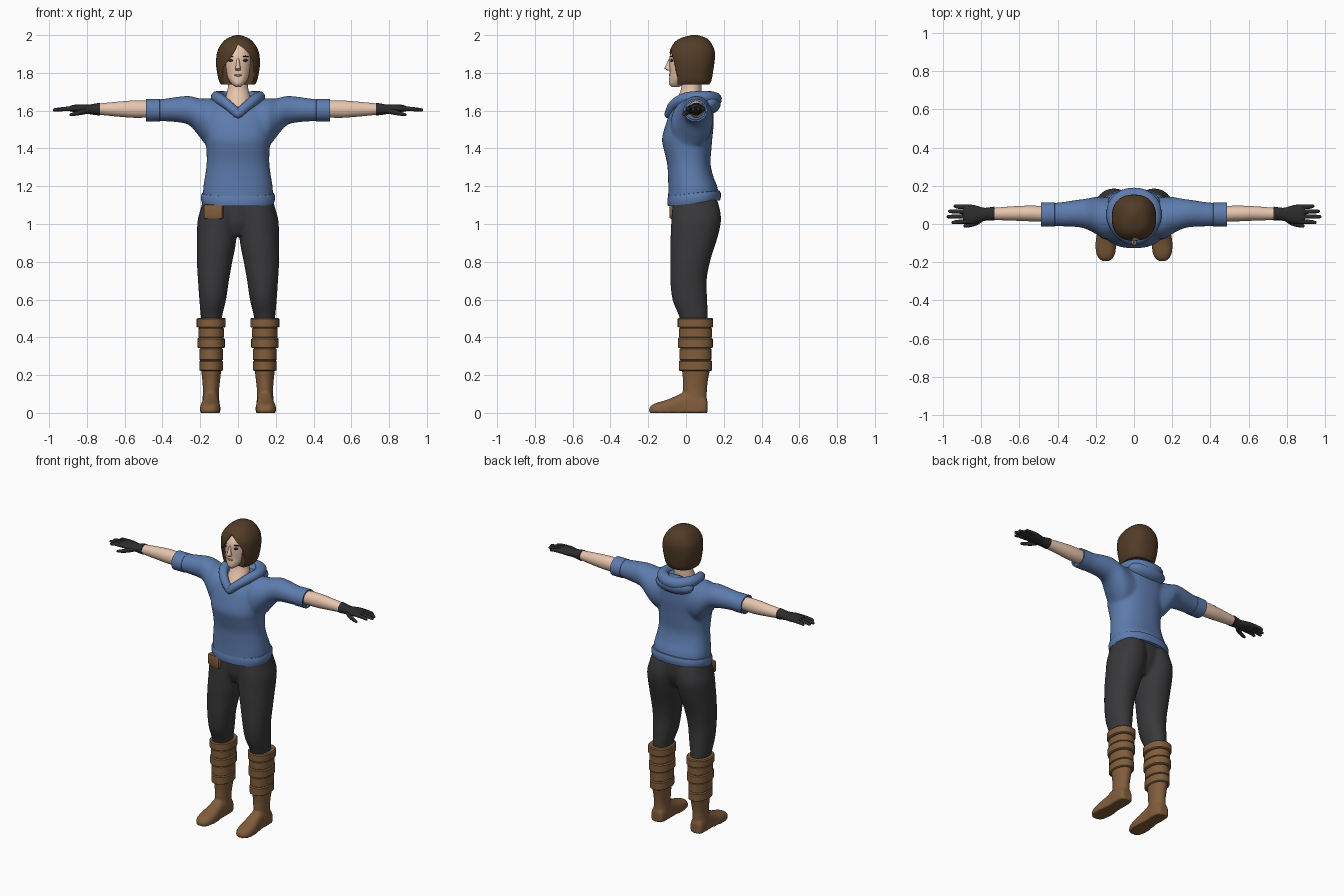
import bpy, bmesh, math
from mathutils import Vector, Matrix

COLORS = {"blue": (.11, .2, .42), "skin": (.8, .56, .42), "hair": (.085, .045, .02),
          "dark": (.04, .04, .043), "leather": (.22, .11, .045), "glove": (.025, .025, .027),
          "eye": (.03, .015, .01), "lip": (.5, .27, .2)}
MATS = {}
for key, c in COLORS.items():
    MATS[key] = bpy.data.materials.new(key)
    MATS[key].diffuse_color = (*c, 1)


def spline(rows, sub):
    """Catmull-Rom refinement of a list of section tuples."""
    if sub == 1:
        return rows
    out = []
    for i in range(len(rows) - 1):
        p0, p1, p2 = rows[max(i - 1, 0)], rows[i], rows[i + 1]
        p3 = rows[min(i + 2, len(rows) - 1)]
        for k in range(sub):
            t = k / sub
            out.append([.5 * (2 * b + (c - a) * t + (2 * a - 5 * b + 4 * c - d) * t * t
                              + (3 * b - a - 3 * c + d) * t ** 3)
                        for a, b, c, d in zip(p0, p1, p2, p3)])
    return out + [rows[-1]]


def loft(bm, rows, axis="z", sub=4, n=32, p=2.0, both=False, floor=None, cap=True):
    """Superellipse sections (t, a, b, ra, rb) skinned along an axis, optionally on both sides."""
    for s in ((1, -1) if both else (1,)):
        rings = []
        for t, a, b, ra, rb in spline(rows, sub):
            ring = []
            for k in range(n):
                c, d = math.cos(2 * math.pi * k / n), math.sin(2 * math.pi * k / n)
                u = a + ra * math.copysign(abs(c) ** (2 / p), c)
                v = b + rb * math.copysign(abs(d) ** (2 / p), d)
                co = {"z": (u, v, t), "x": (t, u, v), "y": (u, t, v)}[axis]
                z = co[2] if floor is None else max(co[2], floor)
                ring.append(bm.verts.new((s * co[0], co[1], z)))
            rings.append(ring)
        for r, q in zip(rings, rings[1:]):
            for k in range(n):
                bm.faces.new((r[k], r[(k + 1) % n], q[(k + 1) % n], q[k]))
        if cap:
            bm.faces.new(rings[0])
            bm.faces.new(rings[-1])


def ball(bm, co, r, both=False):
    for s in ((1, -1) if both else (1,)):
        m = Matrix.Translation((s * co[0], co[1], co[2])) @ Matrix.Diagonal((*r, 1))
        bmesh.ops.create_uvsphere(bm, u_segments=24, v_segments=14, radius=1, matrix=m)


def finish(name, bm, mat, voxel=0, smooth=6, angle=40):
    bmesh.ops.recalc_face_normals(bm, faces=bm.faces)
    me = bpy.data.meshes.new(name)
    bm.to_mesh(me)
    bm.free()
    ob = bpy.data.objects.new(name, me)
    bpy.context.collection.objects.link(ob)
    me.materials.append(MATS[mat])
    bpy.ops.object.select_all(action="DESELECT")
    ob.select_set(True)
    bpy.context.view_layer.objects.active = ob
    bpy.ops.object.shade_smooth_by_angle(angle=math.radians(angle))
    if voxel:
        r = ob.modifiers.new("blend", "REMESH")
        r.mode, r.voxel_size, r.use_smooth_shade = "VOXEL", voxel, True
        m = ob.modifiers.new("soften", "SMOOTH")
        m.factor, m.iterations = .5, smooth
    return ob


# sweater: torso blended with sleeves
bm = bmesh.new()
loft(bm, [(1.12, 0, .04, .186, .135), (1.19, 0, .036, .184, .13), (1.25, 0, .025, .175, .12),
          (1.32, 0, .015, .166, .115), (1.40, 0, .008, .168, .127), (1.45, 0, .006, .175, .133),
          (1.52, 0, .018, .185, .128), (1.58, 0, .03, .18, .117), (1.63, 0, .045, .15, .098),
          (1.675, 0, .06, .11, .065)], p=2.3, n=48)
loft(bm, [(.06, .03, 1.53, .10, .12), (.15, .03, 1.535, .11, .13), (.20, .045, 1.56, .097, .104),
          (.25, .053, 1.597, .08, .08), (.30, .055, 1.606, .071, .07), (.40, .05, 1.603, .062, .059),
          (.477, .05, 1.602, .061, .057)], axis="x", both=True)
for v in bm.verts:
    if v.co.z < 1.25:
        v.co.z += .1 * (v.co.y - .0) * (1.25 - v.co.z) / .13
finish("sweater", bm, "blue", voxel=.01)

# sweater hem band, tilted up towards the back
bm = bmesh.new()
loft(bm, [(1.105, 0, .042, .182, .13), (1.105, 0, .042, .19, .138), (1.12, 0, .043, .195, .141),
          (1.143, 0, .043, .196, .141), (1.158, 0, .042, .19, .136), (1.16, 0, .04, .178, .12)],
     p=2.3, n=48, sub=1)
for v in bm.verts:
    v.co.z += .11 * v.co.y
finish("sweater_hem", bm, "blue")

# open sleeve cuffs
bm = bmesh.new()
loft(bm, [(.41, .05, 1.602, .055, .052), (.415, .05, 1.602, .063, .06), (.486, .05, 1.602, .063, .06),
          (.486, .05, 1.602, .054, .051), (.46, .05, 1.602, .054, .051)],
     axis="x", sub=1, both=True, cap=False)
finish("sleeve_cuffs", bm, "blue")

# collar roll with V front, thicker at the back
cu = bpy.data.curves.new("collar", "CURVE")
cu.dimensions, cu.bevel_depth, cu.bevel_resolution = "3D", 1, 5
half = [(.05, -.068, 1.627, .026), (.097, -.012, 1.662, .03), (.112, .05, 1.67, .033),
        (.085, .12, 1.668, .036)]
path = [(0, -.088, 1.583, .026)] + half + [(0, .152, 1.66, .038)] + \
       [(-x, y, z, r) for x, y, z, r in half[::-1]]
sp = cu.splines.new("BEZIER")
sp.use_cyclic_u = True
sp.bezier_points.add(len(path) - 1)
for i, (pt, (x, y, z, r)) in enumerate(zip(sp.bezier_points, path)):
    pt.co, pt.radius = (x, y, z), r
    pt.handle_left_type = pt.handle_right_type = "AUTO" if i else "VECTOR"
cu.materials.append(MATS["blue"])
ob = bpy.data.objects.new("collar", cu)
bpy.context.collection.objects.link(ob)
bpy.ops.object.select_all(action="DESELECT")
ob.select_set(True)
bpy.context.view_layer.objects.active = ob
bpy.ops.object.convert(target="MESH")

# folded hood behind the neck
bm = bmesh.new()
ball(bm, (0, .12, 1.638), (.135, .064, .056))
finish("hood", bm, "blue")

# neck and upper chest
bm = bmesh.new()
loft(bm, [(1.56, 0, .02, .05, .05), (1.60, 0, -.005, .06, .07), (1.64, 0, .008, .068, .07),
          (1.68, 0, .02, .063, .06), (1.72, 0, .028, .054, .053), (1.79, 0, .03, .05, .05)])
finish("neck", bm, "skin")

# head with nose
bm = bmesh.new()
loft(bm, [(1.726, 0, -.056, .016, .02), (1.742, 0, -.045, .033, .045), (1.77, 0, -.02, .055, .069),
          (1.80, 0, 0, .068, .086), (1.85, 0, .01, .077, .098), (1.90, 0, .02, .078, .103),
          (1.95, 0, .03, .06, .08)], p=2.1)
loft(bm, [(1.88, 0, -.08, .006, .008), (1.835, 0, -.091, .012, .018), (1.822, 0, -.091, .015, .022),
          (1.812, 0, -.085, .012, .012)], n=12, sub=2)
finish("head", bm, "skin")

# facial features
bm = bmesh.new()
ball(bm, (.034, -.073, 1.866), (.018, .01, .008), both=True)
ball(bm, (.035, -.071, 1.887), (.022, .012, .004), both=True)
finish("eyes_and_brows", bm, "eye")
bm = bmesh.new()
ball(bm, (0, -.083, 1.787), (.021, .008, .006))
finish("mouth", bm, "lip")

# bob hair with a swept opening cut for the face
bm = bmesh.new()
loft(bm, [(1.738, 0, .025, .09, .098), (1.765, 0, .03, .103, .106), (1.83, 0, .032, .115, .115),
          (1.88, 0, .033, .115, .12), (1.92, 0, .033, .107, .118), (1.96, 0, .035, .083, .097),
          (1.985, 0, .04, .053, .066), (2.0, 0, .045, .012, .016)], p=2.4, n=48)
hair = finish("hair", bm, "hair")
bm = bmesh.new()
outline = [(.0, 1.95), (-.02, 1.91), (-.055, 1.86), (-.078, 1.83), (-.08, 1.79), (-.066, 1.70),
           (.076, 1.70), (.084, 1.79), (.08, 1.86), (.06, 1.9), (.03, 1.93)]
f = bm.faces.new([bm.verts.new((x, -.3, z)) for x, z in outline])
ext = bmesh.ops.extrude_face_region(bm, geom=[f])["geom"]
bmesh.ops.translate(bm, vec=(0, .255, 0), verts=[g for g in ext if isinstance(g, bmesh.types.BMVert)])
cutter = finish("face_cutter", bm, "hair")
cutter.hide_render = True
cutter.hide_set(True)
cut = hair.modifiers.new("face_opening", "BOOLEAN")
cut.operation, cut.object, cut.solver = "DIFFERENCE", cutter, "EXACT"

# bare forearms
bm = bmesh.new()
loft(bm, [(.44, .052, 1.608, .04, .042), (.54, .055, 1.608, .041, .046), (.64, .055, 1.608, .037, .039),
          (.76, .052, 1.608, .03, .027)], axis="x", both=True)
finish("forearms", bm, "skin")

# gloves: gauntlet and palm, fingers, thumb
bm = bmesh.new()
loft(bm, [(.73, .054, 1.608, .037, .034), (.765, .052, 1.607, .034, .029), (.79, .05, 1.607, .036, .025),
          (.84, .05, 1.61, .05, .023), (.875, .052, 1.612, .048, .018), (.895, .052, 1.61, .042, .012)],
     axis="x", both=True, n=24)
for y0, y1, tip in [(.014, .008, .955), (.04, .038, .98), (.064, .066, .972), (.088, .093, .945)]:
    loft(bm, [(.86, y0, 1.611, .013, .013), (.92, (y0 + y1) / 2, 1.609, .011, .011),
              (tip - .01, y1, 1.604, .009, .009), (tip, y1, 1.603, .003, .003)],
         axis="x", both=True, n=12, sub=3)
loft(bm, [(.785, .035, 1.602, .016, .016), (.82, .01, 1.594, .016, .015), (.86, -.005, 1.584, .012, .011),
          (.885, -.01, 1.579, .009, .008), (.892, -.01, 1.578, .003, .003)],
     axis="x", both=True, n=12, sub=3)
finish("gloves", bm, "glove")

# trousers: two legs blended with the hips
bm = bmesh.new()
loft(bm, [(.46, .14, .045, .05, .07), (.52, .14, .038, .058, .078), (.6, .134, .02, .071, .092),
          (.7, .13, .013, .082, .096), (.8, .124, .022, .094, .105), (.88, .116, .034, .102, .118),
          (.95, .111, .046, .106, .127), (1.02, .106, .054, .108, .132), (1.08, .096, .053, .102, .126),
          (1.13, .09, .05, .095, .115)], both=True, p=2.1)
loft(bm, [(.94, 0, .04, .06, .075), (1.0, 0, .045, .12, .105), (1.06, 0, .05, .15, .115),
          (1.13, 0, .05, .15, .115)])
finish("trousers", bm, "dark", voxel=.01, smooth=5)

# belt pouch
bm = bmesh.new()
bmesh.ops.create_cube(bm, size=1, matrix=Matrix.Translation((-.128, -.058, 1.065))
                      @ Matrix.Rotation(math.radians(-16), 4, "Z") @ Matrix.Diagonal((.105, .035, .075, 1)))
bmesh.ops.bevel(bm, geom=bm.edges[:], offset=.008, segments=2, affect="EDGES", profile=.5)
finish("belt_pouch", bm, "leather")

# boots: foot blended with the ankle
bm = bmesh.new()
loft(bm, [(.113, .145, .03, .026, .035), (.10, .145, .03, .042, .06), (.05, .144, .03, .047, .085),
          (0, .144, .03, .045, .085), (-.05, .145, .025, .049, .066), (-.1, .147, .02, .054, .05),
          (-.15, .148, .015, .05, .04), (-.18, .148, .012, .036, .03), (-.195, .148, .012, .014, .014)],
     axis="y", both=True, floor=0, p=2.5)
loft(bm, [(.002, .145, .055, .044, .055), (.05, .144, .053, .045, .057), (.12, .143, .047, .043, .064),
          (.17, .142, .05, .047, .066), (.24, .142, .053, .054, .076), (.3, .142, .053, .054, .078)], both=True)
finish("boots", bm, "leather", voxel=.007, smooth=3)

# stacked leather bands of the boot shafts
bm = bmesh.new()
bands = [(.222, .278, .062, .088), (.278, .343, .063, .084), (.343, .398, .072, .092),
         (.398, .452, .068, .087), (.452, .503, .077, .094)]
rows = []
for z0, z1, rx, ry in bands:
    rows += [(z0, .142, .05, rx - .006, ry - .006), (z0 + .004, .142, .05, rx, ry),
             (z1 - .006, .142, .05, rx, ry), (z1, .142, .05, rx - .006, ry - .006)]
loft(bm, rows, sub=1, both=True, p=2.2)
finish("boot_bands", bm, "leather", angle=30)
